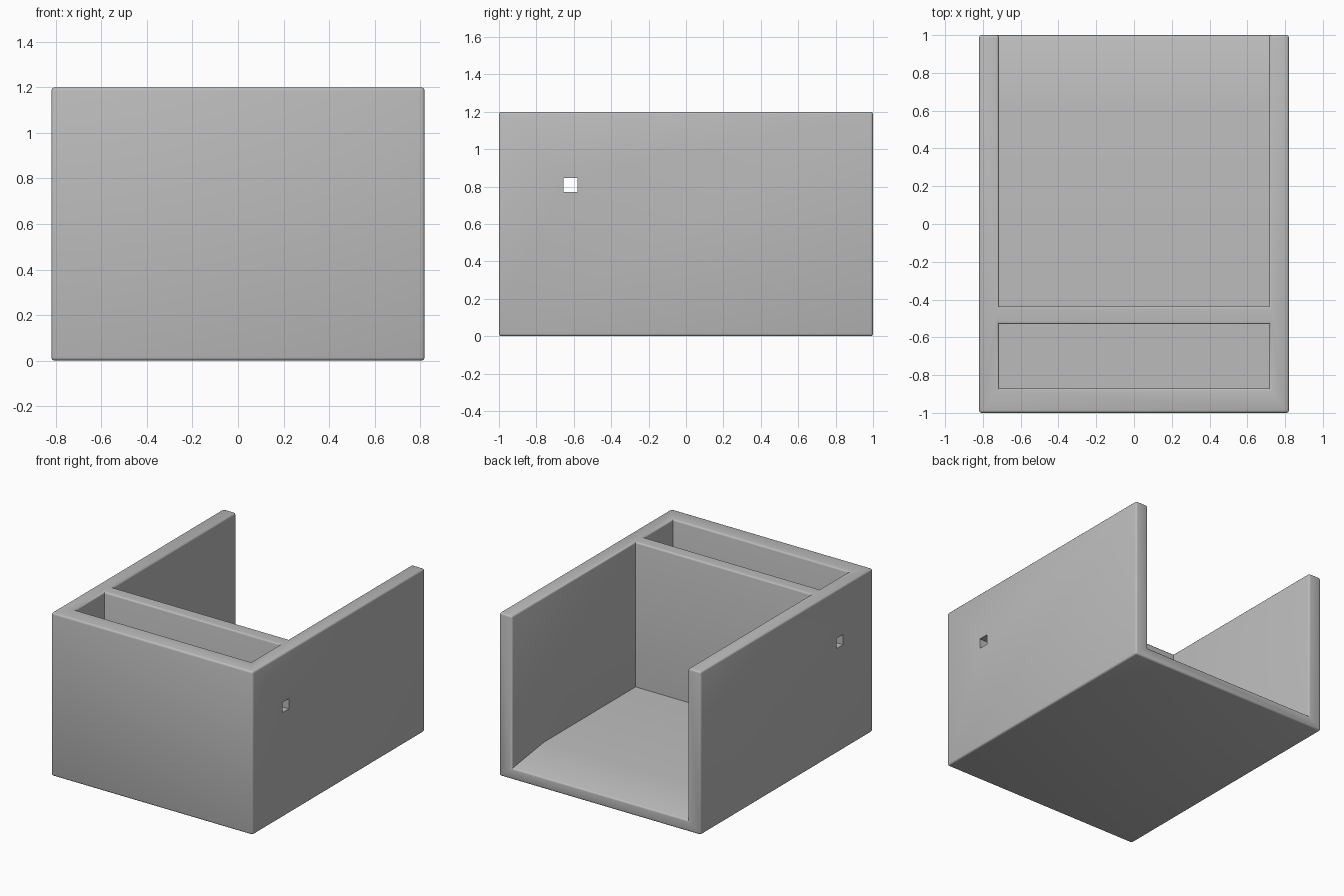
import bpy, bmesh, math
from mathutils import Vector

if "Cube" in bpy.data.objects:
    bpy.data.objects.remove(bpy.data.objects["Cube"], do_unlink=True)

HALF_W, HALF_D, HEIGHT = 0.82, 1.0, 1.2
INNER = 0.715          # half width of both pockets
FLOOR = 0.133          # floor thickness
EDGE = 0.014           # rounding of the outer edges


def prism(name, profile, half_x):
    """Extrude a (y, z) profile symmetrically along x."""
    bm = bmesh.new()
    face = bm.faces.new([bm.verts.new((-half_x, y, z)) for y, z in profile])
    extruded = bmesh.ops.extrude_face_region(bm, geom=[face])["geom"]
    moved = [v for v in extruded if isinstance(v, bmesh.types.BMVert)]
    bmesh.ops.translate(bm, verts=moved, vec=(2 * half_x, 0, 0))
    bmesh.ops.recalc_face_normals(bm, faces=bm.faces)
    mesh = bpy.data.meshes.new(name)
    bm.to_mesh(mesh)
    bm.free()
    obj = bpy.data.objects.new(name, mesh)
    bpy.context.collection.objects.link(obj)
    return obj


def rect(y0, y1, z0, z1):
    return [(y0, z0), (y1, z0), (y1, z1), (y0, z1)]


def carve(target, cutter):
    mod = target.modifiers.new(cutter.name, "BOOLEAN")
    mod.operation, mod.solver, mod.object = "DIFFERENCE", "EXACT", cutter
    bpy.context.view_layer.objects.active = target
    bpy.ops.object.modifier_apply(modifier=mod.name)
    bpy.data.objects.remove(cutter, do_unlink=True)


housing = prism("housing", rect(-HALF_D, HALF_D, 0, HEIGHT), HALF_W)

# Large bay, open at the back, with a floor that ramps down to the rear lip
bay = [(-0.435, FLOOR), (0.63, FLOOR), (1.0, 0.08), (1.2, 0.08), (1.2, 1.4), (-0.435, 1.4)]
carve(housing, prism("bay_cutter", bay, INNER))

# Narrow closed pocket behind the front wall
carve(housing, prism("pocket_cutter", rect(-0.87, -0.53, FLOOR, 1.4), INNER))

# Round the outward edges
bm = bmesh.new()
bm.from_mesh(housing.data)
sharp = [e for e in bm.edges if e.is_convex and e.calc_face_angle(0) > math.radians(40)]
bmesh.ops.bevel(bm, geom=sharp, offset=EDGE, segments=3, profile=0.5,
                affect="EDGES", clamp_overlap=True)
bm.to_mesh(housing.data)
bm.free()

# Small square hole through both side walls into the pocket
carve(housing, prism("hole_cutter", rect(-0.655, -0.58, 0.77, 0.845), 1.0))

# Plain grey finish
grey = bpy.data.materials.new("grey")
grey.use_nodes = True
color = (0.5, 0.5, 0.5, 1)
grey.diffuse_color = color
grey.node_tree.nodes["Principled BSDF"].inputs["Base Color"].default_value = color
housing.data.materials.clear()
housing.data.materials.append(grey)

bpy.ops.object.select_all(action="DESELECT")
housing.select_set(True)
bpy.context.view_layer.objects.active = housing
bpy.ops.object.shade_smooth_by_angle(angle=math.radians(35))
